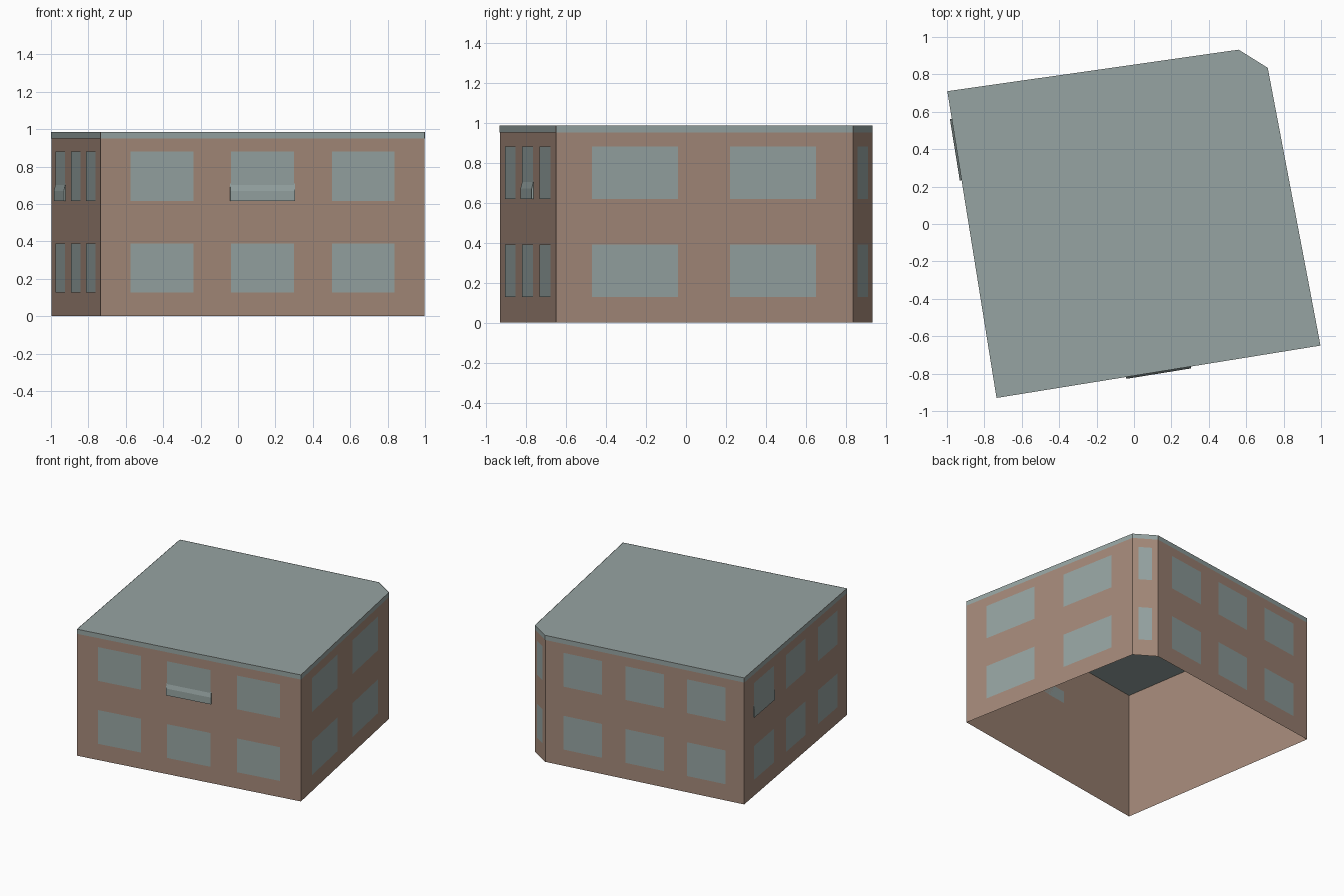
import bpy, bmesh
from mathutils import Vector

cube = bpy.data.objects.get("Cube")
if cube:
    bpy.data.objects.remove(cube, do_unlink=True)


def material(name, rgb):
    linear = [((c / 255 + 0.055) / 1.055) ** 2.4 for c in rgb] + [1]
    mat = bpy.data.materials.new(name)
    mat.use_nodes = True
    mat.diffuse_color = linear
    mat.node_tree.nodes["Principled BSDF"].inputs["Base Color"].default_value = linear
    return mat


brown = material("brown wall", (164, 137, 121))
grey = material("grey green", (150, 164, 162))

HEIGHT, BAND = 0.985, 0.95
PLATE = 0.002
# Footprint corners, counterclockwise from the front
plan = [Vector(p) for p in
        ((-0.735, -0.93), (0.997, -0.65), (0.715, 0.835), (0.56, 0.932), (-0.998, 0.71))]
names = ("front", "right", "corner", "back", "left")
three = ((0.093, 0.287), (0.403, 0.597), (0.714, 0.908))
columns = (three, ((0.121, 0.411), (0.586, 0.876)), ((0.23, 0.77),), three, three)
storeys = {"lower": (0.127, 0.39), "upper": (0.617, 0.88)}


def make(name, mat, build):
    bm = bmesh.new()
    build(bm)
    mesh = bpy.data.meshes.new(name)
    bm.to_mesh(mesh)
    bm.free()
    mesh.materials.append(mat)
    obj = bpy.data.objects.new(name, mesh)
    bpy.context.collection.objects.link(obj)
    return obj


def wall_point(side, t, z, out=0.0):
    a, b = plan[side], plan[(side + 1) % len(plan)]
    d = (b - a).normalized()
    p = a.lerp(b, t) + Vector((d.y, -d.x)) * out
    return (p.x, p.y, z)


def quad(bm, side, t0, t1, z0, z1, out):
    corners = ((t0, z0), (t1, z0), (t1, z1), (t0, z1))
    bm.faces.new([bm.verts.new(wall_point(side, t, z, out)) for t, z in corners])


# Open-bottomed wall shell
def walls(bm):
    for side in range(len(plan)):
        quad(bm, side, 0, 1, 0, HEIGHT, 0)
    bmesh.ops.remove_doubles(bm, verts=bm.verts, dist=0.0001)


# Flat roof
def roof(bm):
    bm.faces.new([bm.verts.new((p.x, p.y, HEIGHT)) for p in plan])


# Thin band under the roof edge
def band(bm):
    for side in range(len(plan)):
        quad(bm, side, 0, 1, BAND, HEIGHT, PLATE)


make("walls", brown, walls)
make("roof", grey, roof)
make("roof_band", grey, band)

# Window panes, one object per wall and storey
for side, name in enumerate(names):
    for storey, (z0, z1) in storeys.items():
        def panes(bm):
            for t0, t1 in columns[side]:
                quad(bm, side, t0, t1, z0, z1, PLATE)
        make(f"{name}_{storey}_windows", grey, panes)


# Shallow sill boxes with a sloped top
def sill_box(side, column):
    t0, t1 = columns[side][column]
    profile = ((0, 0.617), (0.01, 0.617), (0.01, 0.67), (0, 0.71))

    def build(bm):
        ends = [[bm.verts.new(wall_point(side, t, z, out)) for out, z in profile]
                for t in (t0 - 0.003, t1 + 0.003)]
        for end in ends:
            bm.faces.new(end)
        for i in range(4):
            j = (i + 1) % 4
            bm.faces.new((ends[0][i], ends[0][j], ends[1][j], ends[1][i]))
        bmesh.ops.recalc_face_normals(bm, faces=bm.faces)
    make(f"{names[side]}_sill_box", grey, build)


sill_box(0, 1)
sill_box(4, 0)
